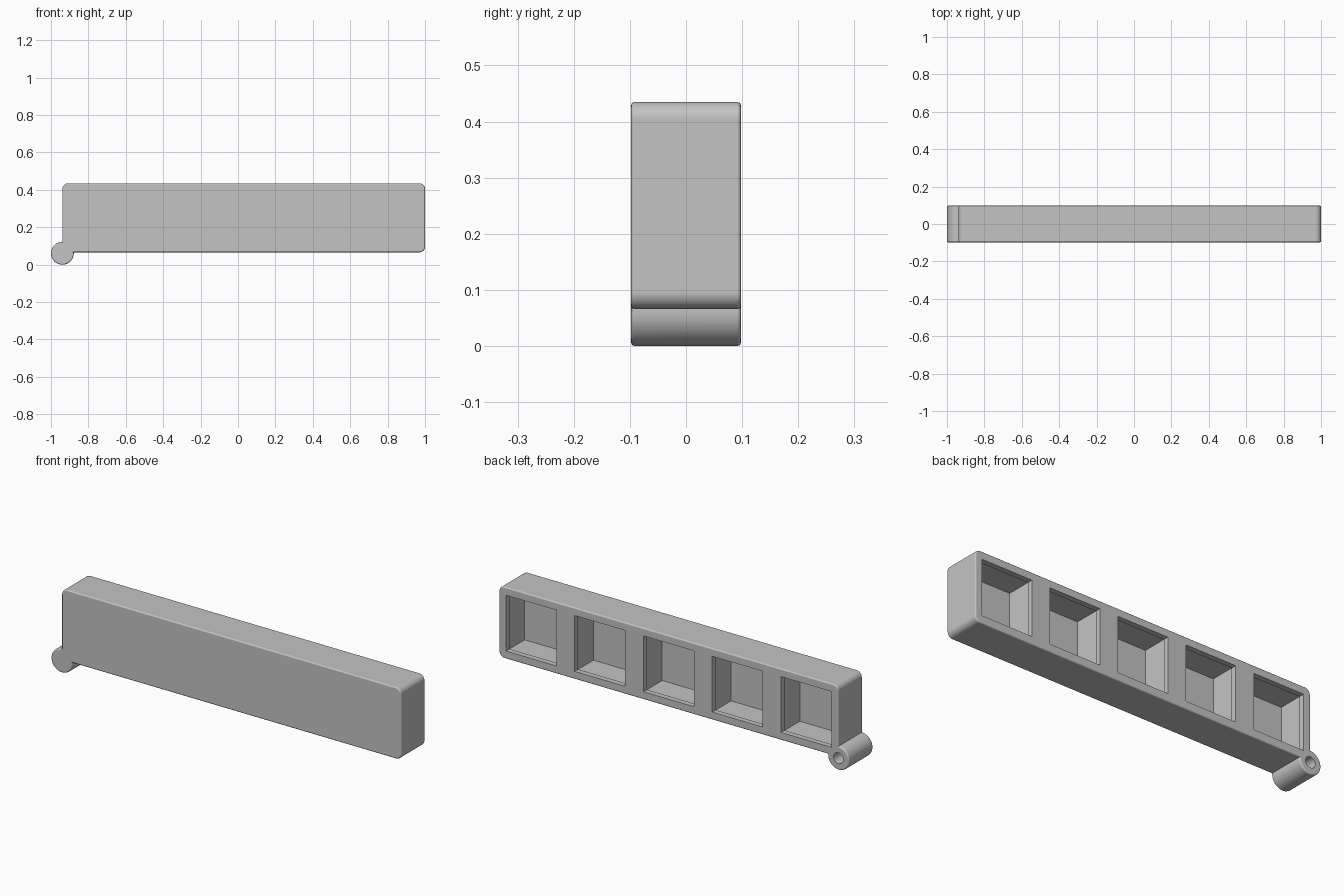
import bpy, bmesh
from math import cos, sin, radians, pi
from mathutils import Matrix, Vector

if "Cube" in bpy.data.objects:
    bpy.data.objects.remove(bpy.data.objects["Cube"], do_unlink=True)

HALF_Y = 0.098
LEFT, RIGHT, BOTTOM, TOP = -0.939, 1.0, 0.066, 0.435
HINGE_R = 0.061
CORNER_R = 0.03

grey = bpy.data.materials.new("plain grey")
grey.use_nodes = True
grey.diffuse_color = (0.55, 0.55, 0.55, 1)
grey.node_tree.nodes["Principled BSDF"].inputs["Base Color"].default_value = grey.diffuse_color


def make_object(name, bm):
    bmesh.ops.recalc_face_normals(bm, faces=bm.faces)
    mesh = bpy.data.meshes.new(name)
    bm.to_mesh(mesh)
    bm.free()
    mesh.materials.append(grey)
    obj = bpy.data.objects.new(name, mesh)
    bpy.context.collection.objects.link(obj)
    return obj


def arc(cx, cz, r, start, end, steps):
    angles = [radians(start + (end - start) * i / steps) for i in range(steps + 1)]
    return [(cx + r * cos(a), cz + r * sin(a)) for a in angles]


def box(bm, cx, cz, half, y0, y1):
    size = Matrix.Diagonal((2 * half, y1 - y0, 2 * half, 1))
    place = Matrix.Translation((cx, (y0 + y1) / 2, cz))
    bmesh.ops.create_cube(bm, size=1, matrix=place @ size)


def carve(target, cutter):
    cutter.hide_render = True
    mod = target.modifiers.new("carve", 'BOOLEAN')
    mod.operation = 'DIFFERENCE'
    mod.solver = 'EXACT'
    mod.object = cutter
    bpy.ops.object.modifier_apply(modifier=mod.name)
    bpy.data.objects.remove(cutter, do_unlink=True)


# Bar and hinge barrel share one outline: round the barrel, then the bar corners
outline = arc(LEFT, HINGE_R, HINGE_R, 5, -270, 40)
outline += arc(LEFT + CORNER_R, TOP - CORNER_R, CORNER_R, 180, 90, 8)
outline += arc(RIGHT - CORNER_R, TOP - CORNER_R, CORNER_R, 90, 0, 8)
outline += arc(RIGHT - CORNER_R, BOTTOM + CORNER_R, CORNER_R, 0, -90, 8)

bm = bmesh.new()
cap = bm.faces.new([bm.verts.new((x, -HALF_Y, z)) for x, z in outline])
extruded = bmesh.ops.extrude_face_region(bm, geom=[cap], use_keep_orig=True)["geom"]
bmesh.ops.translate(bm, vec=(0, 2 * HALF_Y, 0),
                    verts=[v for v in extruded if isinstance(v, bmesh.types.BMVert)])
bmesh.ops.recalc_face_normals(bm, faces=bm.faces)

# Small rounding along the front and back rims
rims = [e for e in bm.edges
        if abs(e.verts[0].co.y - e.verts[1].co.y) < 0.001]
bmesh.ops.bevel(bm, geom=rims, offset=0.007, segments=3, profile=0.5, affect='EDGES')
bar = make_object("hinged_bar", bm)
bpy.context.view_layer.objects.active = bar
bar.select_set(True)

# Five square pockets in the back, each a little wider behind its lip
centre_x, centre_z = (LEFT + RIGHT) / 2, (BOTTOM + TOP) / 2
for name, half, y0, y1 in (("pocket_mouths", 0.144, 0.05, 0.15),
                           ("pocket_chambers", 0.148, -0.061, 0.07)):
    bm = bmesh.new()
    for i in range(-2, 3):
        box(bm, centre_x + 0.393 * i, centre_z, half, y0, y1)
    carve(bar, make_object(name, bm))

# Blind pin hole in the back of the barrel
bm = bmesh.new()
bmesh.ops.create_cone(bm, cap_ends=True, segments=32, radius1=0.028, radius2=0.028, depth=0.2,
                      matrix=Matrix.Translation((LEFT, 0.04, HINGE_R)) @ Matrix.Rotation(pi / 2, 4, 'X'))
carve(bar, make_object("pin_hole", bm))

# Smooth rounded edges, flat broad faces
bpy.ops.object.shade_smooth_by_angle(angle=radians(35))
flat = bar.modifiers.new("flat_faces", 'WEIGHTED_NORMAL')
flat.keep_sharp = True
